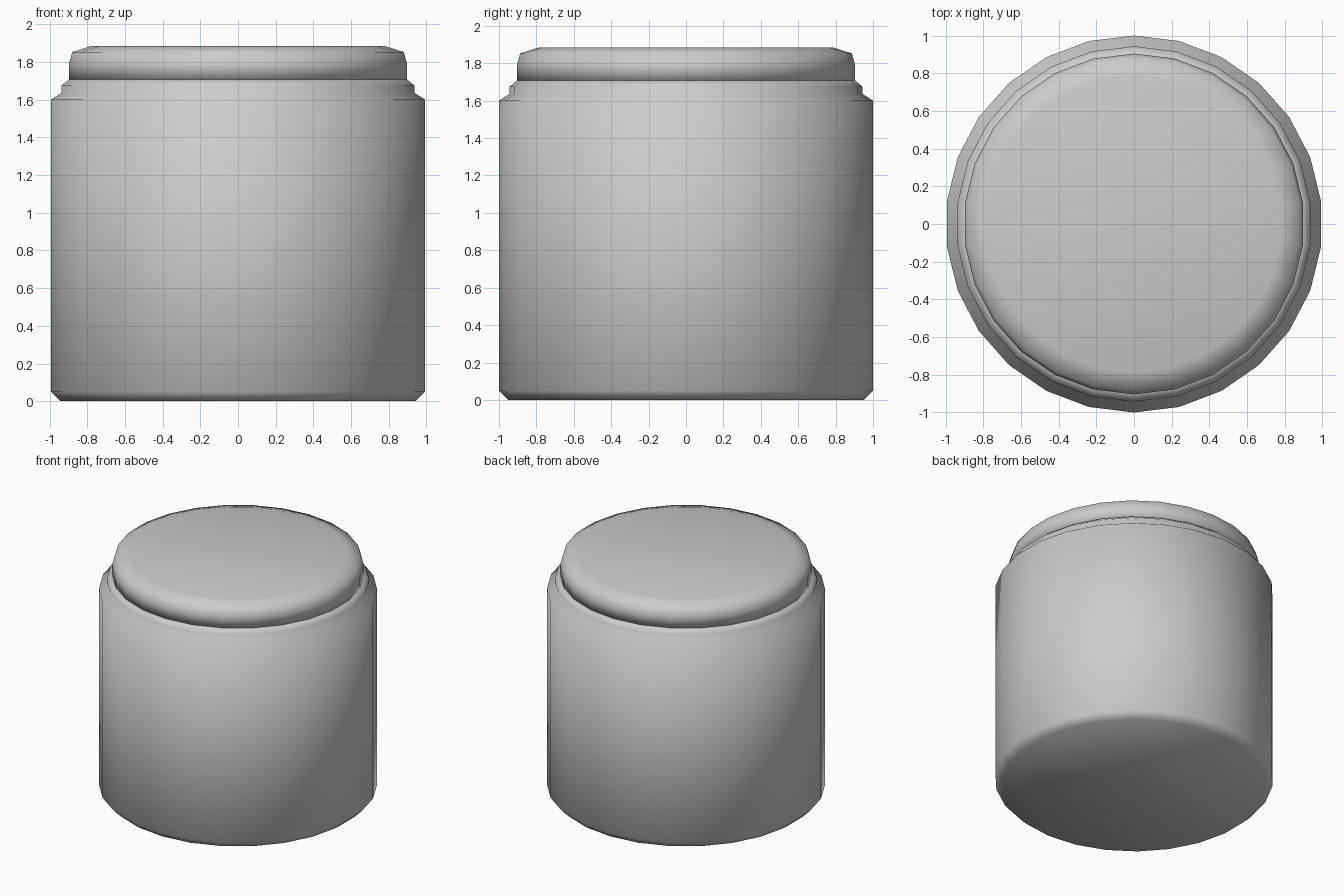
import bpy, bmesh, math

if "Cube" in bpy.data.objects:
    bpy.data.objects.remove(bpy.data.objects["Cube"])

SIDES = 26


def lathe(name, profile):
    """Revolve a (radius, z) profile into a closed smooth solid with flat caps."""
    bm = bmesh.new()
    rings = []
    for r, z in profile:
        ring = []
        for i in range(SIDES):
            a = math.pi / 2 + math.tau * i / SIDES
            ring.append(bm.verts.new((r * math.cos(a), r * math.sin(a), z)))
        rings.append(ring)
    for lo, hi in zip(rings, rings[1:]):
        for i in range(SIDES):
            j = (i + 1) % SIDES
            bm.faces.new((lo[i], lo[j], hi[j], hi[i]))
    bm.faces.new(rings[0][::-1])
    bm.faces.new(rings[-1])
    for f in bm.faces:
        f.smooth = True
    mesh = bpy.data.meshes.new(name)
    bm.to_mesh(mesh)
    bm.free()
    obj = bpy.data.objects.new(name, mesh)
    bpy.context.collection.objects.link(obj)
    return obj


# Jar body: chamfered foot, straight wall, shoulder and stepped neck
lathe("jar_body", [(0.95, 0.0), (1.0, 0.05), (1.0, 1.6), (0.943, 1.637),
                   (0.943, 1.675), (0.904, 1.708)])

# Lid: plug seated in the neck with a rounded top edge
lathe("jar_lid", [(0.904, 1.708), (0.904, 1.79), (0.886, 1.853), (0.785, 1.885)])
